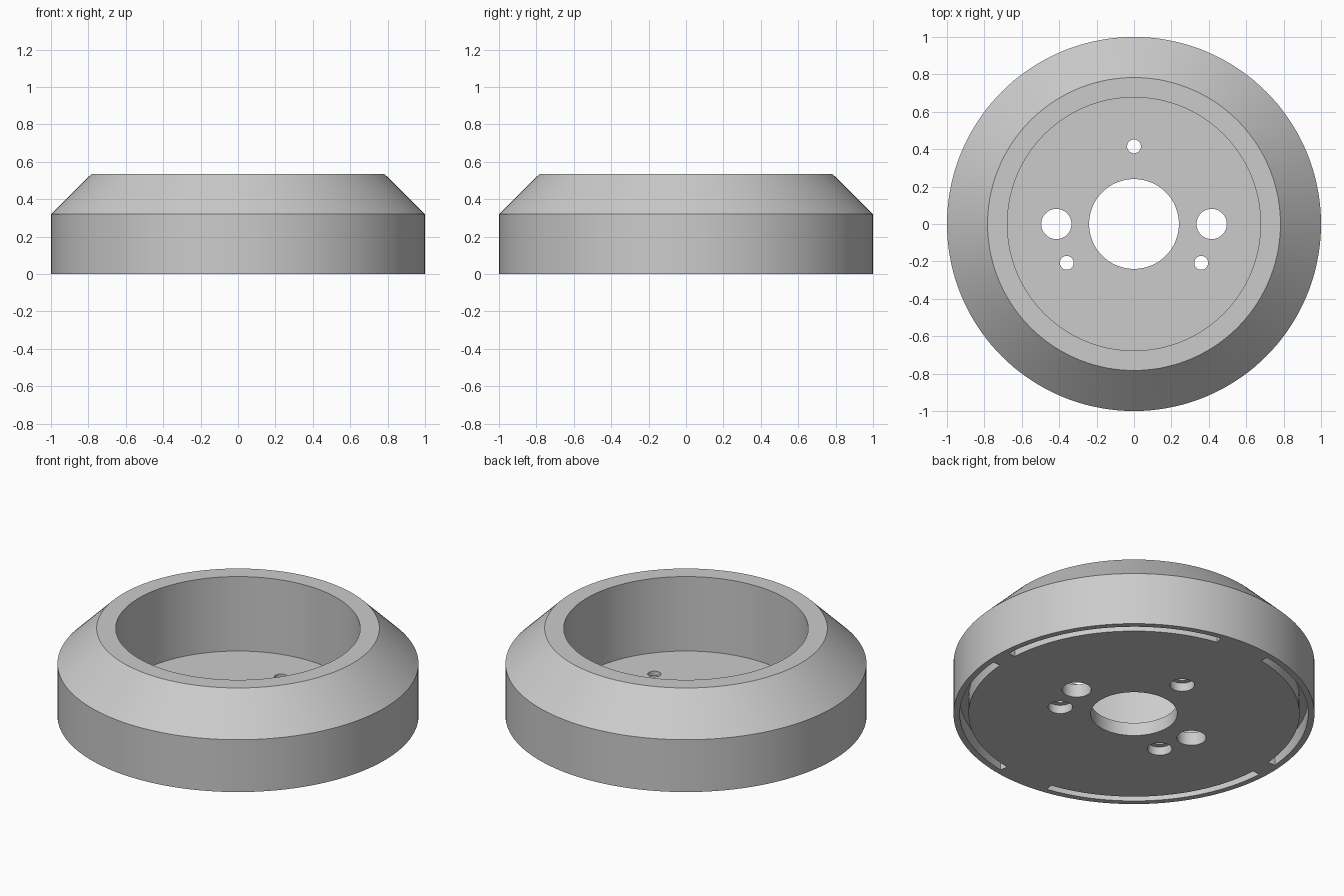
import bpy, bmesh, math

if "Cube" in bpy.data.objects:
    bpy.data.objects.remove(bpy.data.objects["Cube"])

SEG = 144
grey = bpy.data.materials.new("plain_grey")
grey.diffuse_color = (0.6, 0.6, 0.6, 1)
grey.use_nodes = True
grey.node_tree.nodes["Principled BSDF"].inputs["Base Color"].default_value = grey.diffuse_color


def new_object(name, bm):
    bmesh.ops.recalc_face_normals(bm, faces=bm.faces)
    mesh = bpy.data.meshes.new(name)
    bm.to_mesh(mesh)
    bm.free()
    mesh.materials.append(grey)
    ob = bpy.data.objects.new(name, mesh)
    bpy.context.collection.objects.link(ob)
    return ob


def lathe(name, profile):
    """Revolve a closed (radius, z) profile about the z axis."""
    bm = bmesh.new()
    rings = []
    for i in range(SEG):
        a = 2 * math.pi * i / SEG
        rings.append([bm.verts.new((r * math.cos(a), r * math.sin(a), z)) for r, z in profile])
    n = len(profile)
    for i in range(SEG):
        p, q = rings[i], rings[(i + 1) % SEG]
        for k in range(n):
            bm.faces.new((p[k], q[k], q[(k + 1) % n], p[(k + 1) % n]))
    return new_object(name, bm)


def prism(name, points, z0, z1):
    """Upright prism over an outline."""
    bm = bmesh.new()
    low = [bm.verts.new((x, y, z0)) for x, y in points]
    high = [bm.verts.new((x, y, z1)) for x, y in points]
    bm.faces.new(low[::-1])
    bm.faces.new(high)
    n = len(points)
    for i in range(n):
        j = (i + 1) % n
        bm.faces.new((low[i], low[j], high[j], high[i]))
    return new_object(name, bm)


def arc(r, a0, a1, steps, cx=0, cy=0):
    angles = [math.radians(a0 + (a1 - a0) * i / steps) for i in range(steps + 1)]
    return [(cx + r * math.cos(a), cy + r * math.sin(a)) for a in angles]


def cut(body, cutter):
    mod = body.modifiers.new("cut", 'BOOLEAN')
    mod.operation = 'DIFFERENCE'
    mod.solver = 'EXACT'
    mod.object = cutter
    bpy.context.view_layer.objects.active = body
    bpy.ops.object.modifier_apply(modifier=mod.name)
    bpy.data.objects.remove(cutter)


def round_hole(body, r, x, y, z0, z1):
    cut(body, prism("hole_cutter", arc(r, 0, 360, 48, x, y)[:-1], z0, z1))


# Cup body: base plate with hub bore, straight outer wall, sloped shoulder
body = lathe("cup_body", [(0.24, 0), (1, 0), (1, 0.32), (0.783, 0.535),
                          (0.677, 0.535), (0.677, 0.08), (0.24, 0.08)])

# Two large plain holes in the base plate
for side in (-1, 1):
    round_hole(body, 0.081, side * 0.415, 0, -0.1, 0.2)

# Three screw holes, counterbored from below
for deg in (90, 210, 330):
    x, y = 0.415 * math.cos(math.radians(deg)), 0.415 * math.sin(math.radians(deg))
    round_hole(body, 0.037, x, y, -0.1, 0.2)
    round_hole(body, 0.068, x, y, -0.1, 0.052)

# Four curved slots near the underside rim
for a0, a1 in ((4, 80), (100, 176), (184, 260), (280, 356)):
    outline = arc(0.965, a0, a1, 32) + arc(0.917, a1, a0, 32)
    cut(body, prism("slot_cutter", outline, -0.1, 0.1))

# Smooth round walls with crisp edges
bpy.ops.object.select_all(action='DESELECT')
body.select_set(True)
bpy.context.view_layer.objects.active = body
bpy.ops.object.shade_smooth_by_angle(angle=math.radians(30))
